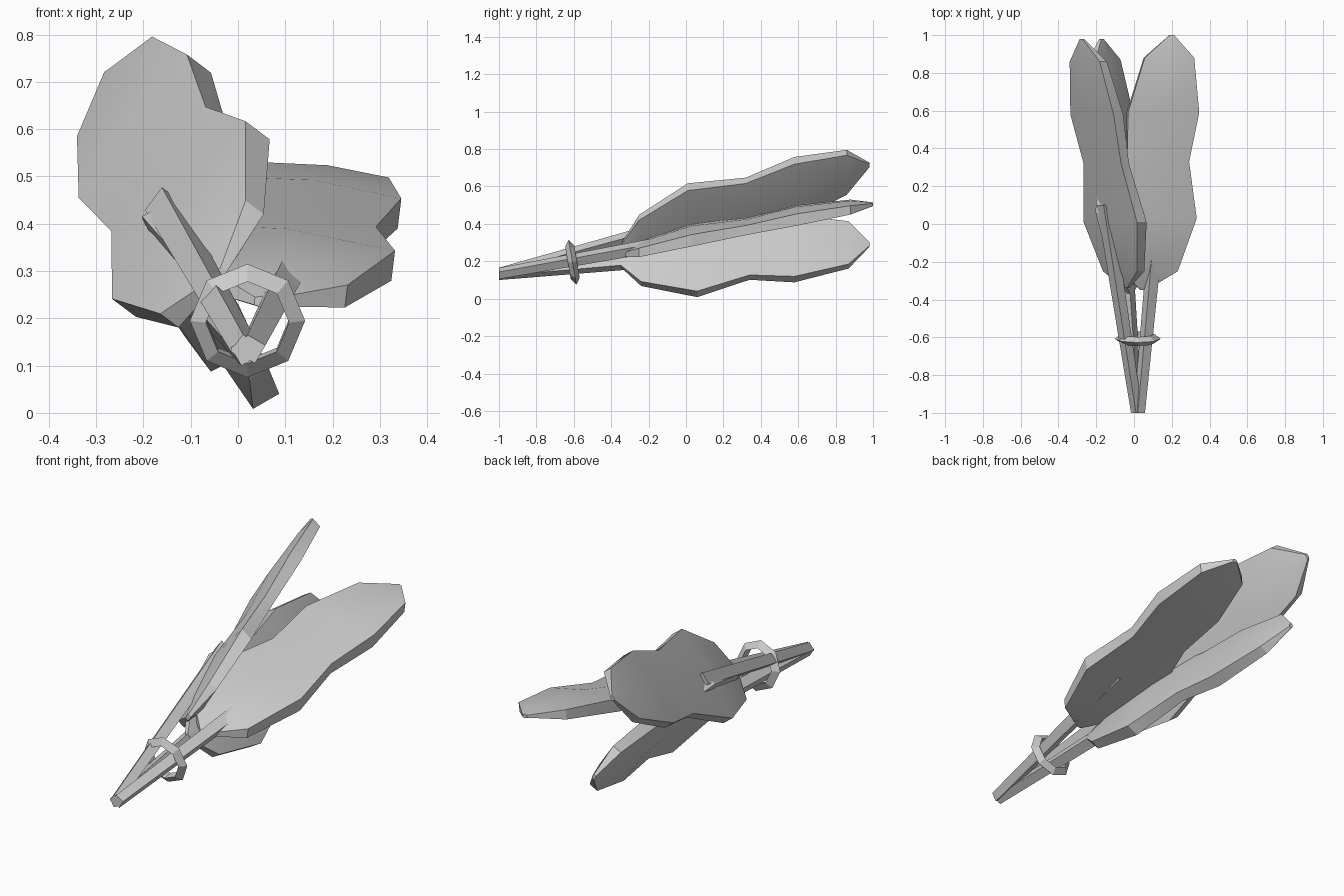
import bpy, bmesh, math
from mathutils import Vector

if "Cube" in bpy.data.objects:
    bpy.data.objects.remove(bpy.data.objects["Cube"])

grey = bpy.data.materials.new("pale_grey")
grey.diffuse_color = (0.6, 0.6, 0.6, 1)
grey.use_nodes = True
grey.node_tree.nodes["Principled BSDF"].inputs["Base Color"].default_value = grey.diffuse_color


def finish(name, bm, smooth=None):
    bmesh.ops.recalc_face_normals(bm, faces=bm.faces)
    me = bpy.data.meshes.new(name)
    bm.to_mesh(me)
    bm.free()
    me.materials.append(grey)
    ob = bpy.data.objects.new(name, me)
    bpy.context.collection.objects.link(ob)
    if smooth:
        bpy.ops.object.select_all(action='DESELECT')
        ob.select_set(True)
        bpy.context.view_layer.objects.active = ob
        bpy.ops.object.shade_smooth_by_angle(angle=math.radians(smooth))
    return ob


def loft(name, rings, smooth=None):
    bm = bmesh.new()
    loops = [[bm.verts.new(p) for p in r] for r in rings]
    n = len(loops[0])
    for a, b in zip(loops, loops[1:]):
        for i in range(n):
            j = (i + 1) % n
            bm.faces.new((a[i], a[j], b[j], b[i]))
    bm.faces.new(loops[0])
    bm.faces.new(loops[-1])
    return finish(name, bm, smooth)


def axes(deg):
    # outward normal and width direction of a leaf in the xz plane
    a = math.radians(deg)
    return Vector((math.cos(a), 0, math.sin(a))), Vector((math.sin(a), 0, -math.cos(a)))


# half width, half edge thickness, half centre thickness along a two-lobed leaf
PROFILE = [(0.015, 0.008, 0.012), (0.15, 0.024, 0.036), (0.235, 0.032, 0.05),
           (0.165, 0.026, 0.038), (0.19, 0.032, 0.048), (0.132, 0.024, 0.034),
           (0.012, 0.006, 0.01)]


def leaf(name, deg, spine):
    n, w = axes(deg)
    rings = []
    for c, (hw, te, tc) in zip(spine, PROFILE):
        c = Vector(c)
        rings.append([c - w * hw + n * te, c + n * tc, c + w * hw + n * te,
                      c + w * hw - n * te, c - n * tc, c - w * hw - n * te])
    return loft(name, rings, 25)


def stem(name, deg, start, end, h0=0.022, h1=0.03):
    n, w = axes(deg)
    rings = []
    for c, h in ((start, h0), (end, h1)):
        c = Vector(c)
        rings.append([c + n * h + w * h, c + n * h - w * h,
                      c - n * h - w * h, c - n * h + w * h])
    return loft(name, rings)


# Three two-lobed leaves
leaf("upper_leaf", 143, [(-0.04, -0.34, 0.29), (-0.055, -0.25, 0.315), (-0.10, 0.01, 0.41),
                         (-0.147, 0.32, 0.50), (-0.197, 0.58, 0.587), (-0.242, 0.86, 0.676),
                         (-0.275, 0.98, 0.715)])
leaf("right_leaf", 83, [(0.05, -0.35, 0.235), (0.08, -0.25, 0.265), (0.095, 0.03, 0.34),
                        (0.125, 0.33, 0.388), (0.153, 0.59, 0.445), (0.185, 0.88, 0.49),
                        (0.2, 1.0, 0.505)])
leaf("lower_leaf", 30, [(-0.02, -0.37, 0.205), (-0.03, -0.24, 0.21), (-0.058, 0.06, 0.228),
                        (-0.09, 0.34, 0.257), (-0.125, 0.58, 0.268), (-0.158, 0.87, 0.288),
                        (-0.172, 0.98, 0.29)])

# Stems meeting at the tied end
stem("upper_stem", 143, (0.015, -1.0, 0.135), (-0.155, 0.10, 0.435))
stem("right_stem", 60, (0.028, -1.0, 0.135), (0.125, 0.05, 0.325))
stem("lower_stem", 30, (0.015, -1.0, 0.13), (-0.06, 0.05, 0.225))

# Eight-sided ring with a triangular section, tilted slightly
bm = bmesh.new()
tilt = 0.17
loops = []
for k in range(8):
    a = math.tau * k / 8
    loop = []
    for r, d in ((0.122, 0), (0.088, 0.024), (0.088, -0.024)):
        x, z = r * math.cos(a), r * math.sin(a)
        loop.append(bm.verts.new((0.02 + x, -0.607 + d - z * math.sin(tilt),
                                  0.195 + z * math.cos(tilt) + d * math.sin(tilt))))
    loops.append(loop)
for k in range(8):
    a, b = loops[k], loops[(k + 1) % 8]
    for i in range(3):
        j = (i + 1) % 3
        bm.faces.new((a[i], a[j], b[j], b[i]))
finish("binding_ring", bm)
